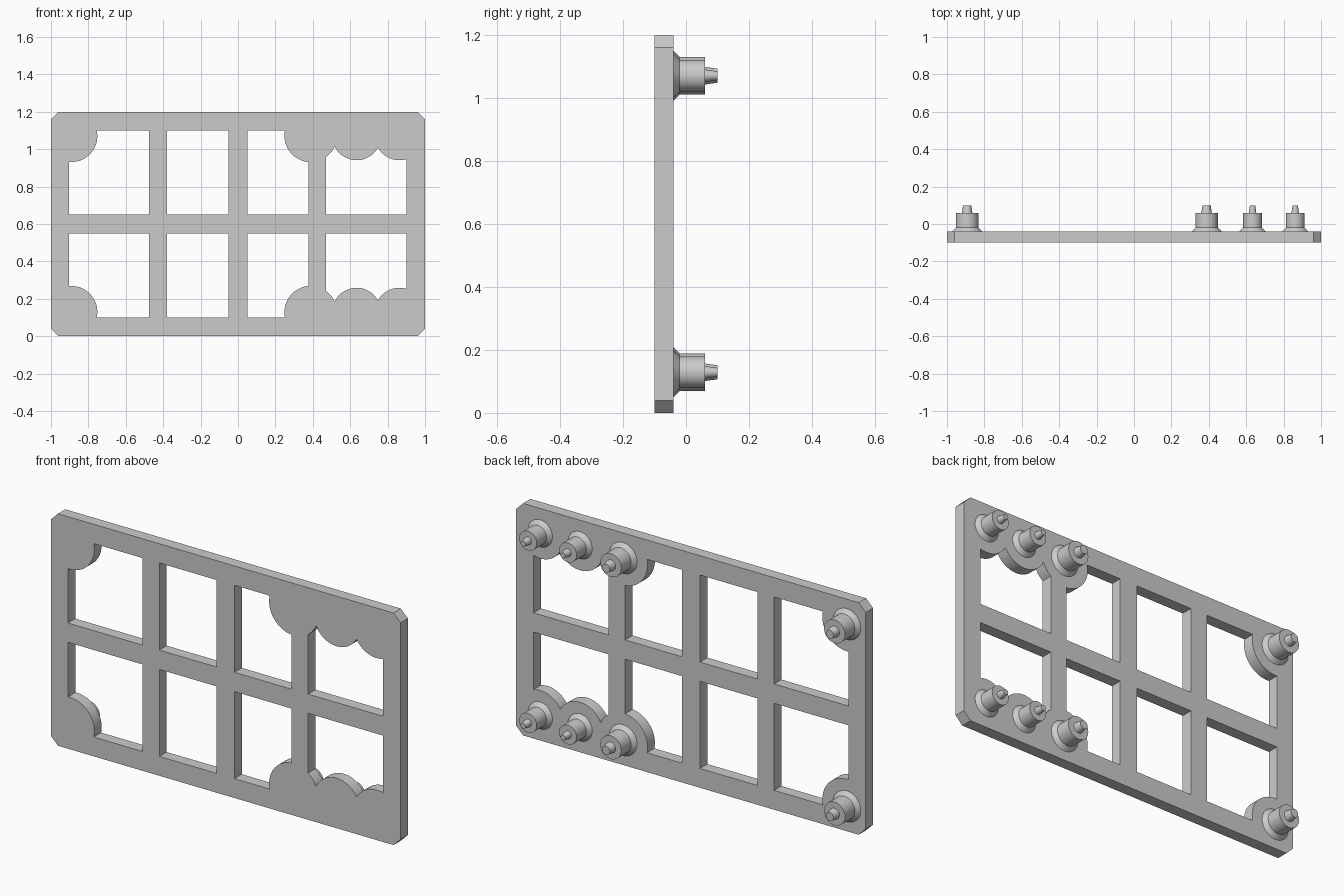
import bpy, bmesh, math
from mathutils import Matrix

if "Cube" in bpy.data.objects:
    bpy.data.objects.remove(bpy.data.objects["Cube"])

BACK, FRONT = -0.04, -0.10
HEIGHT, CHAMFER = 1.2, 0.04
ROWS = (0.129, 1.071)
# x position, pad radius, (base, barrel, pin root, pin tip) radii
BIG = (0.08, 0.06, 0.028, 0.022)
SMALL = (0.07, 0.05, 0.02, 0.014)
PEGS = [(-0.892, 0.14, BIG), (0.388, 0.14, BIG),
        (0.634, 0.13, SMALL), (0.862, 0.13, SMALL)]

grey = bpy.data.materials.new("light grey")
grey.diffuse_color = (0.6, 0.6, 0.6, 1)
grey.use_nodes = True
grey.node_tree.nodes["Principled BSDF"].inputs["Base Color"].default_value = grey.diffuse_color


def make_object(name, bm):
    bmesh.ops.recalc_face_normals(bm, faces=bm.faces)
    mesh = bpy.data.meshes.new(name)
    bm.to_mesh(mesh)
    bm.free()
    mesh.materials.append(grey)
    ob = bpy.data.objects.new(name, mesh)
    bpy.context.collection.objects.link(ob)
    return ob


def prism(bm, points, y0, y1):
    """Extrude an x-z outline along y."""
    face = bm.faces.new([bm.verts.new((x, y0, z)) for x, z in points])
    new = bmesh.ops.extrude_face_region(bm, geom=[face])["geom"]
    verts = [v for v in new if isinstance(v, bmesh.types.BMVert)]
    bmesh.ops.translate(bm, verts=verts, vec=(0, y1 - y0, 0))


def cut(target, cutter):
    """Subtract the cutter from the target and delete the cutter."""
    bpy.context.view_layer.objects.active = target
    mod = target.modifiers.new("cut", "BOOLEAN")
    mod.operation, mod.solver, mod.object = "DIFFERENCE", "EXACT", cutter
    bpy.ops.object.modifier_apply(modifier=mod.name)
    bpy.data.objects.remove(cutter)


def smooth(ob):
    bpy.ops.object.select_all(action="DESELECT")
    ob.select_set(True)
    bpy.context.view_layer.objects.active = ob
    bpy.ops.object.shade_smooth_by_angle(angle=math.radians(30))


# plate with chamfered corners
bm = bmesh.new()
c, h = CHAMFER, HEIGHT
prism(bm, [(-1 + c, 0), (1 - c, 0), (1, c), (1, h - c),
           (1 - c, h), (-1 + c, h), (-1, h - c), (-1, c)], FRONT, BACK)
plate = make_object("frame_plate", bm)

# window openings, with round pads left standing around each peg
bm = bmesh.new()
for x0, x1 in ((-0.903, -0.476), (-0.38, -0.052), (0.05, 0.376), (0.471, 0.9)):
    for z0, z1 in ((0.10, 0.55), (0.65, 1.10)):
        prism(bm, [(x0, z0), (x1, z0), (x1, z1), (x0, z1)], -0.2, 0.1)
windows = make_object("window_cutter", bm)
for x, r, radii in PEGS:
    for z in ROWS:
        bm = bmesh.new()
        prism(bm, [(x + r * math.cos(a * math.tau / 64), z + r * math.sin(a * math.tau / 64))
                   for a in range(64)], -0.3, 0.2)
        cut(windows, make_object("pad_cutter", bm))
cut(plate, windows)
smooth(plate)

# pegs on the back: flared foot, barrel and tapered pin
for i, (x, r, (base, barrel, root, tip)) in enumerate(PEGS):
    for z, level in zip(ROWS, ("lower", "upper")):
        bm = bmesh.new()
        profile = [(0, -0.045), (base, -0.045), (base, BACK), (barrel, -0.02),
                   (barrel, 0.06), (root, 0.06), (tip, 0.10), (0, 0.10)]
        verts = [bm.verts.new((px, y, 0)) for px, y in profile]
        edges = [bm.edges.new(pair) for pair in zip(verts, verts[1:])]
        bmesh.ops.spin(bm, geom=verts + edges, cent=(0, 0, 0), axis=(0, 1, 0),
                       angle=math.tau, steps=32)
        bmesh.ops.remove_doubles(bm, verts=bm.verts, dist=1e-4)
        bmesh.ops.transform(bm, verts=bm.verts, matrix=Matrix.Translation((x, 0, z)))
        smooth(make_object(f"{level}_peg_{i + 1}", bm))
